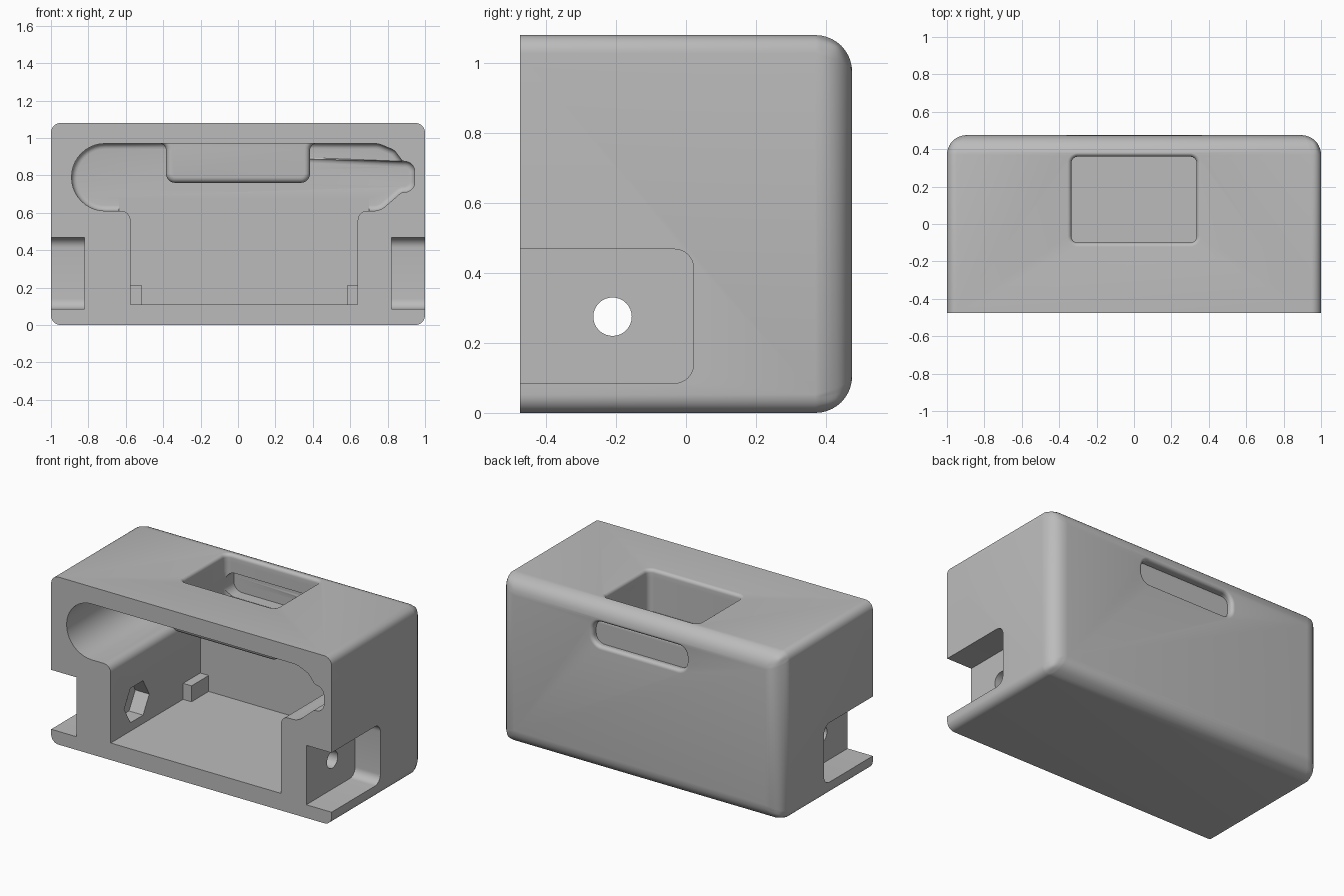
import bpy, bmesh, math
from mathutils import Vector

if "Cube" in bpy.data.objects:
    bpy.data.objects.remove(bpy.data.objects["Cube"])

grey = bpy.data.materials.new("mid grey")
grey.diffuse_color = (0.5, 0.5, 0.5, 1)
grey.use_nodes = True
grey.node_tree.nodes["Principled BSDF"].inputs["Base Color"].default_value = grey.diffuse_color


def fillet(corners, n=8):
    """Closed 2D outline from (u, v, radius) corners, each rounded by an arc."""
    out = []
    for i, (u, v, r) in enumerate(corners):
        p = Vector((u, v))
        if r == 0:
            out.append(p)
            continue
        a = (Vector(corners[i - 1][:2]) - p).normalized()
        b = (Vector(corners[(i + 1) % len(corners)][:2]) - p).normalized()
        half = a.angle(b) / 2
        c = p + (a + b).normalized() * (r / math.sin(half))
        s, e = p + a * (r / math.tan(half)) - c, p + b * (r / math.tan(half)) - c
        sweep = s.angle(e)
        for k in range(n + 1):
            t = k / n
            out.append(c + (s * math.sin((1 - t) * sweep) + e * math.sin(t * sweep)) / math.sin(sweep))
    return out


def rrect(u0, u1, v0, v1, r, n=8):
    return fillet([(u0, v0, r), (u1, v0, r), (u1, v1, r), (u0, v1, r)], n)


def place(p, d, axis):
    u, v = p
    return {"x": (d, u, v), "y": (u, d, v), "z": (u, v, d)}[axis]


def loft(name, axis, sections, round_cap=0):
    """Skin 2D outlines placed along an axis; optionally round the last cap."""
    bm = bmesh.new()
    rings = [[bm.verts.new(place(p, d, axis)) for p in pts] for d, pts in sections]
    for a, b in zip(rings, rings[1:]):
        for i in range(len(a)):
            bm.faces.new((a[i - 1], a[i], b[i], b[i - 1]))
    bm.faces.new(rings[0])
    cap = bm.faces.new(rings[-1])
    bmesh.ops.recalc_face_normals(bm, faces=bm.faces)
    if round_cap:
        bmesh.ops.bevel(bm, geom=list(cap.edges), offset=round_cap, segments=5,
                        profile=0.5, affect='EDGES')
    me = bpy.data.meshes.new(name)
    bm.to_mesh(me)
    bm.free()
    ob = bpy.data.objects.new(name, me)
    bpy.context.collection.objects.link(ob)
    me.materials.append(grey)
    return ob


def apply_mod(ob, mod):
    bpy.context.view_layer.objects.active = ob
    bpy.ops.object.modifier_apply(modifier=mod.name)


def combine(ob, tool, op='DIFFERENCE'):
    m = ob.modifiers.new("cut", 'BOOLEAN')
    m.operation, m.object, m.solver = op, tool, 'EXACT'
    apply_mod(ob, m)
    bpy.data.objects.remove(tool)


def flare(outline, start, wall, rim, r, sign):
    """Sections of a cutter whose mouth widens by radius r to a rounded rim."""
    secs = [(start, outline(0))]
    for k in range(7):
        a = k / 6 * math.pi / 2
        secs.append((wall + sign * r * math.sin(a), outline(r * (1 - math.cos(a)))))
    secs.append((rim, outline(r)))
    return secs


# Housing block: large rounding around the back, small along the sides
Y, H = 0.475, 1.08
box = [(-1, 0), (1, 0), (1, H), (-1, H)]
body = loft("housing", "y", [(-Y, box), (Y, box)])
w = body.data.attributes.new("bevel_weight_edge", 'FLOAT', 'EDGE')
for e in body.data.edges:
    a, b = (body.data.vertices[i].co for i in e.vertices)
    if a.y > 0 and b.y > 0:
        w.data[e.index].value = 1.0
    elif a.y * b.y < 0:
        w.data[e.index].value = 0.5
m = body.modifiers.new("round", 'BEVEL')
m.limit_method, m.width, m.segments = 'WEIGHT', 0.105, 10
apply_mod(body, m)

# Wide upper cavity with the stepped nose on its right end
BACK = 0.437
pill = fillet([(-0.89, 0.61, 0.179), (0.76, 0.61, 0.1), (0.875, 0.71, 0.04),
               (0.945, 0.71, 0.055), (0.945, 0.875, 0.055), (0.88, 0.875, 0.025),
               (0.835, 0.935, 0.06), (0.75, 0.97, 0.1), (-0.89, 0.97, 0.179)], 10)
combine(body, loft("upper_cavity", "y", [(-0.6, pill), (BACK - 0.001, pill)], 0.03))

# Lower cavity, flaring into the upper one
low = fillet([(-0.575, 0.11, 0), (0.64, 0.11, 0), (0.64, 0.61, 0.05), (0.70, 0.61, 0),
              (0.70, 0.68, 0), (-0.635, 0.68, 0), (-0.635, 0.61, 0), (-0.575, 0.61, 0.05)])
combine(body, loft("lower_cavity", "y", [(-0.6, low), (BACK, low)]))

# Pocket shell hanging from the cavity ceiling
shell = fillet([(-0.385, 0.76, 0.05), (0.385, 0.76, 0.05), (0.385, 0.97, 0.035),
                (0.45, 0.97, 0), (0.45, 1.03, 0), (-0.45, 1.03, 0),
                (-0.45, 0.97, 0), (-0.385, 0.97, 0.035)])
combine(body, loft("pocket_shell", "y", [(0.452, shell), (-0.15, shell)], 0.03), 'UNION')

# Pocket opening in the top and slot through the back, both with soft rims
R = 0.022
top = lambda o: rrect(-0.335 - o, 0.335 + o, -0.1 - o, 0.36 + o, 0.035 + o)
combine(body, loft("top_pocket", "z", flare(top, 0.81, H - R, H + 0.1, R, 1)))
slot = lambda o: rrect(-0.335 - o, 0.335 + o, 0.811 - o, 0.965 + o, 0.06 + o)
combine(body, loft("back_slot", "y", flare(slot, 0.25, Y - R, Y + 0.1, R, 1)))

# Side notches, open to the front and outside
for s in (-1, 1):
    notch = fillet([(-0.6, 0.085, 0), (0.022, 0.085, 0.055), (0.022, 0.468, 0.055), (-0.6, 0.468, 0)])
    combine(body, loft("side_notch", "x", [(s * 0.82, notch), (s * 1.2, notch)]))

# Cross bolt hole and hexagonal nut recess
ring = lambda r, n: [(-0.21 + r * math.cos(k * math.tau / n), 0.275 + r * math.sin(k * math.tau / n))
                     for k in range(n)]
combine(body, loft("bolt_hole", "x", [(-0.9, ring(0.055, 32)), (0.9, ring(0.055, 32))]))
combine(body, loft("nut_recess", "x", [(-0.675, ring(0.128, 6)), (-0.4, ring(0.128, 6))]))

# Stop blocks in the back lower corners
for name, x0, x1 in (("left_stop", -0.585, -0.515), ("right_stop", 0.585, 0.65)):
    sq = [(x0, 0.1), (x1, 0.1), (x1, 0.213), (x0, 0.213)]
    combine(body, loft(name, "y", [(0.262, sq), (0.447, sq)]), 'UNION')

# Smooth the curved surfaces, keep hard edges
bpy.ops.object.select_all(action='DESELECT')
body.select_set(True)
bpy.context.view_layer.objects.active = body
bpy.ops.object.shade_smooth_by_angle(angle=math.radians(30))
